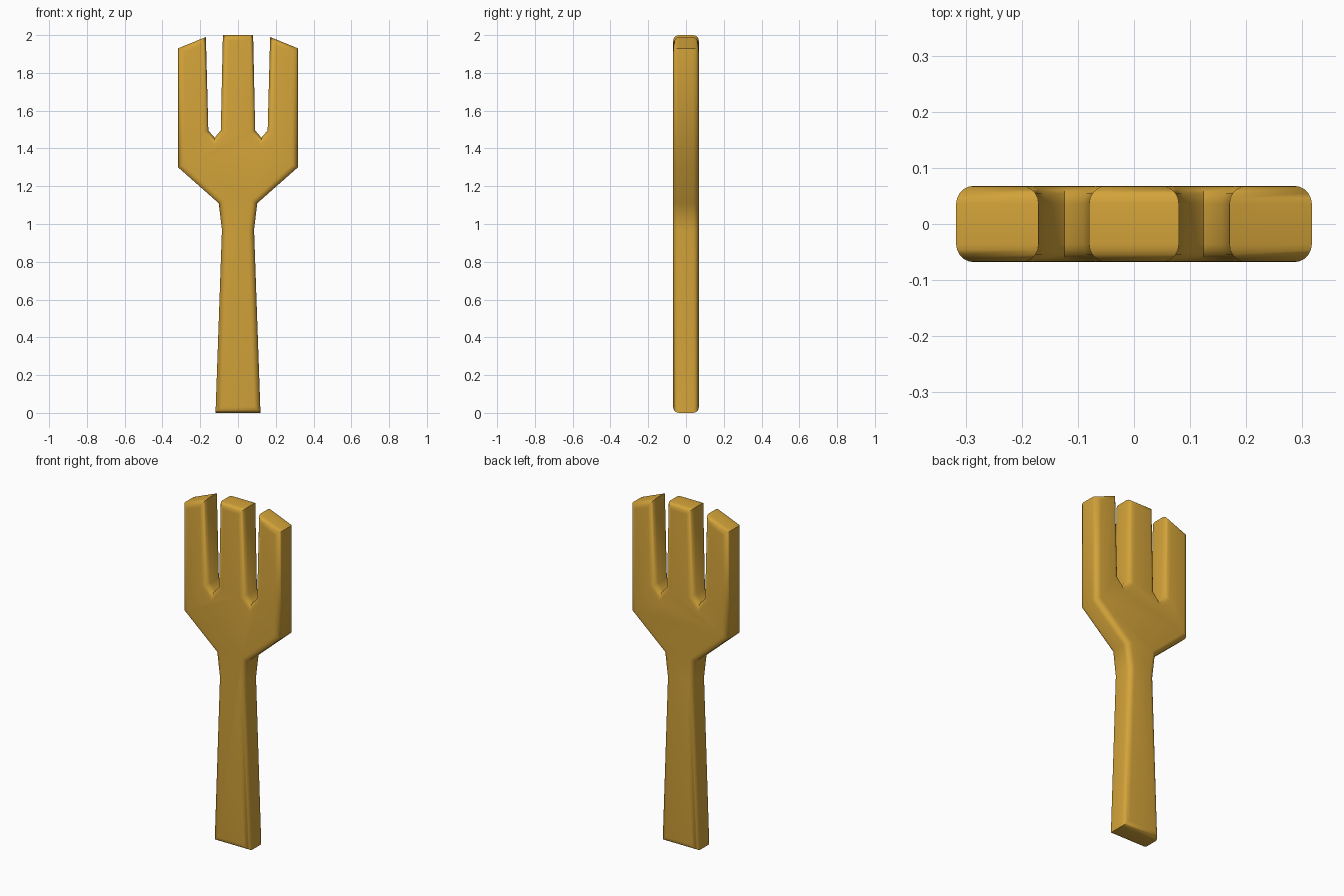
import bpy
import bmesh
import math

default = bpy.data.objects.get("Cube")
if default:
    bpy.data.objects.remove(default, do_unlink=True)

# Golden material
gold = bpy.data.materials.new("warm gold")
gold.use_nodes = True
colour = (0.66, 0.37, 0.042, 1)
gold.diffuse_color = colour
bsdf = next(n for n in gold.node_tree.nodes if n.type == 'BSDF_PRINCIPLED')
bsdf.inputs["Base Color"].default_value = colour
bsdf.inputs["Roughness"].default_value = 0.6

HALF_DEPTH = 0.068
ROUNDING = 0.032

# Right half of the outline (x, z): handle, neck, shoulder, side tine, slot, middle tine
half = [(0.119, 0), (0.085, 0.97), (0.102, 1.11), (0.317, 1.3), (0.317, 1.93),
        (0.17, 1.99), (0.157, 1.495), (0.124, 1.457), (0.091, 1.495), (0.08, 2)]
outline = half + [(-x, z) for x, z in reversed(half)]

# Extrude the outline into a slab
bm = bmesh.new()
face = bm.faces.new([bm.verts.new((x, -HALF_DEPTH, z)) for x, z in outline])
extruded = bmesh.ops.extrude_face_region(bm, geom=[face], use_keep_orig=True)
for v in extruded["geom"]:
    if isinstance(v, bmesh.types.BMVert):
        v.co.y = HALF_DEPTH
bmesh.ops.recalc_face_normals(bm, faces=bm.faces)

# Round the front and back rims, keeping the outline corners crisp
rims = [e for e in bm.edges if abs(e.verts[0].co.y - e.verts[1].co.y) < 0.001]
bmesh.ops.bevel(bm, geom=rims, offset=ROUNDING, offset_type='OFFSET',
                segments=5, profile=0.5, affect='EDGES', clamp_overlap=False)
bmesh.ops.recalc_face_normals(bm, faces=bm.faces)

mesh = bpy.data.meshes.new("fork")
bm.to_mesh(mesh)
bm.free()
mesh.materials.append(gold)
fork = bpy.data.objects.new("fork", mesh)
bpy.context.collection.objects.link(fork)

# Smooth shading with sharp tips and slot corners
bpy.ops.object.select_all(action='DESELECT')
fork.select_set(True)
bpy.context.view_layer.objects.active = fork
bpy.ops.object.shade_smooth_by_angle(angle=math.radians(55))
